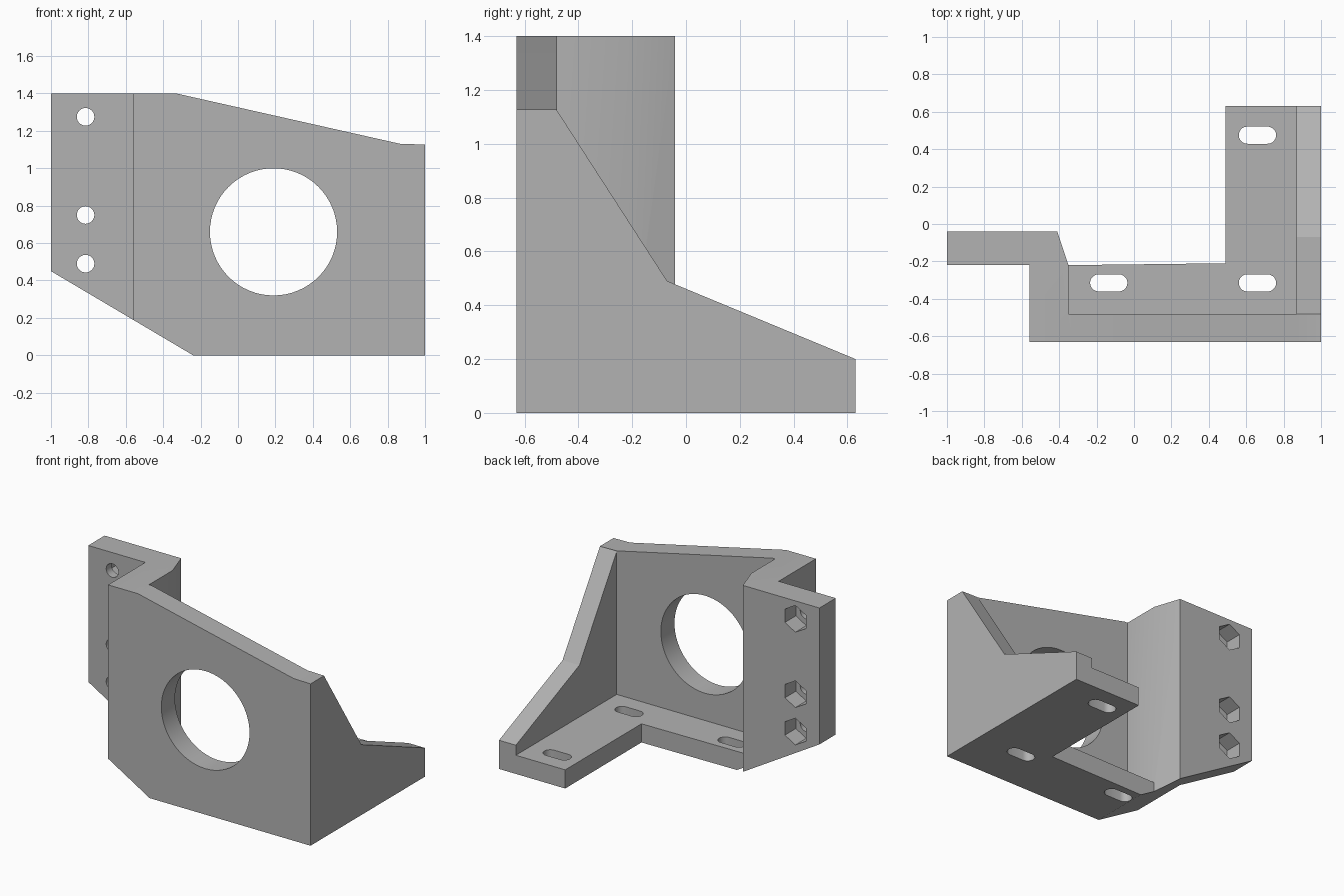
import bpy, bmesh
from math import sin, cos, pi, radians
from mathutils import Vector

default = bpy.data.objects.get("Cube")
if default:
    bpy.data.objects.remove(default, do_unlink=True)

grey = bpy.data.materials.new("bracket grey")
grey.use_nodes = True
grey.diffuse_color = (0.45, 0.45, 0.45, 1)
grey.node_tree.nodes["Principled BSDF"].inputs["Base Color"].default_value = grey.diffuse_color


def prism(name, outline, axis, low, high):
    """Extrude a 2D outline along one axis, from low to high."""
    place = {"x": lambda a, b: (low, a, b),
             "y": lambda a, b: (a, low, b),
             "z": lambda a, b: (a, b, low)}[axis]
    step = Vector([high - low if axis == k else 0 for k in "xyz"])
    bm = bmesh.new()
    face = bm.faces.new([bm.verts.new(place(a, b)) for a, b in outline])
    grown = bmesh.ops.extrude_face_region(bm, geom=[face])["geom"]
    bmesh.ops.translate(bm, vec=step, verts=[g for g in grown if isinstance(g, bmesh.types.BMVert)])
    bmesh.ops.recalc_face_normals(bm, faces=bm.faces)
    mesh = bpy.data.meshes.new(name)
    bm.to_mesh(mesh)
    bm.free()
    mesh.materials.append(grey)
    obj = bpy.data.objects.new(name, mesh)
    bpy.context.collection.objects.link(obj)
    return obj


def ring(cx, cy, radius, sides, start=0.0):
    return [(cx + radius * cos(start + 2 * pi * i / sides),
             cy + radius * sin(start + 2 * pi * i / sides)) for i in range(sides)]


def slot_outline(cx, cy, half_length, radius, steps=10):
    points = []
    for side, start in ((1, -pi / 2), (-1, pi / 2)):
        for i in range(steps + 1):
            a = start + pi * i / steps
            points.append((cx + side * (half_length - radius) + radius * cos(a), cy + radius * sin(a)))
    return points


def combine(target, tool, operation):
    """Apply a boolean, then discard the tool."""
    tool.hide_render = True
    mod = target.modifiers.new(operation.lower(), "BOOLEAN")
    mod.operation, mod.solver, mod.object = operation, "EXACT", tool
    bpy.context.view_layer.objects.active = target
    bpy.ops.object.modifier_apply(modifier=mod.name)
    bpy.data.objects.remove(tool, do_unlink=True)


FRONT, BACK, INNER = -0.63, 0.63, -0.48

# Stepped upright wall: mounting flange, connecting web and front plate
bracket = prism("motor_bracket", [
    (-1, -0.22), (-0.56, -0.22), (-0.56, FRONT), (1, FRONT), (1, INNER),
    (-0.35, INNER), (-0.35, -0.22), (-0.41, -0.04), (-1, -0.04)], "z", 0, 1.4)

# L-shaped foot
foot = prism("foot", [
    (-0.35, FRONT), (1, FRONT), (1, BACK), (0.49, BACK), (0.49, -0.21), (-0.35, -0.22)], "z", 0, 0.13)
combine(bracket, foot, "UNION")

# Side gusset
gusset = prism("side_gusset", [
    (FRONT, 0), (BACK, 0), (BACK, 0.2), (-0.07, 0.49), (INNER, 1.125), (FRONT, 1.125)], "x", 0.87, 1)
combine(bracket, gusset, "UNION")

# Trim everything to the front outline
trim = prism("outline_trim", [
    (-1.1, 0.509), (-0.24, 0), (-0.24, -0.1), (1.1, -0.1), (1.1, 1.125),
    (0.87, 1.13), (-0.33, 1.4), (-0.33, 1.5), (-1.1, 1.5)], "y", -1, 1)
combine(bracket, trim, "INTERSECT")

# Large round opening in the front plate
combine(bracket, prism("opening", ring(0.19, 0.66, 0.34, 64), "y", -0.7, -0.4), "DIFFERENCE")

# Bolt holes with hexagonal nut pockets at the back of the flange
for z in (1.275, 0.75, 0.49):
    combine(bracket, prism("bolt_hole", ring(-0.815, z, 0.047, 32), "y", -0.3, 0), "DIFFERENCE")
    combine(bracket, prism("nut_pocket", ring(-0.815, z, 0.093, 6, pi / 2), "y", -0.16, 0), "DIFFERENCE")

# Slots through the foot
for x, y in ((-0.135, -0.315), (0.66, -0.315), (0.66, 0.475)):
    combine(bracket, prism("slot", slot_outline(x, y, 0.1, 0.046), "z", -0.1, 0.2), "DIFFERENCE")

# Smooth the gentle bends, keep the corners crisp
bpy.ops.object.select_all(action="DESELECT")
bracket.select_set(True)
bpy.context.view_layer.objects.active = bracket
bpy.ops.object.shade_smooth_by_angle(angle=radians(30))
